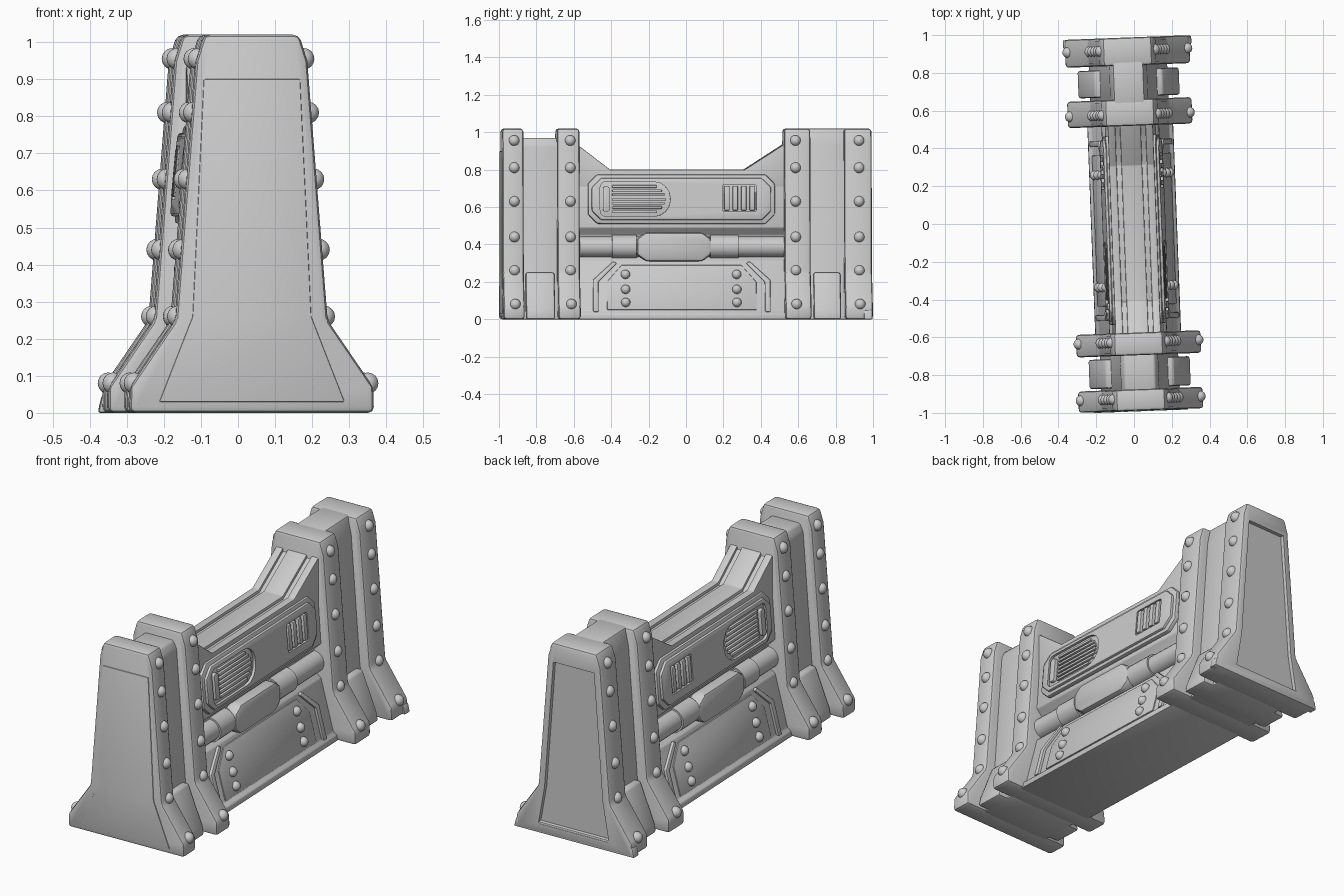
import bpy, bmesh
from math import cos, sin, pi, radians
from mathutils import Matrix

cube = bpy.data.objects.get("Cube")
if cube:
    bpy.data.objects.remove(cube)

GREY = (0.6, 0.6, 0.6, 1)
mat = bpy.data.materials.new("plain grey")
mat.use_nodes = True
mat.diffuse_color = GREY
mat.node_tree.nodes["Principled BSDF"].inputs["Base Color"].default_value = GREY
TURN = 0.038  # the whole wall stands slightly turned


def finish(name, bm, bevel=0.0, smooth=True):
    """Bevel sharp edges, make the object, shade it."""
    bmesh.ops.recalc_face_normals(bm, faces=bm.faces)
    if bevel:
        edges = [e for e in bm.edges if e.calc_face_angle(0) > 0.35]
        bmesh.ops.bevel(bm, geom=edges, offset=bevel, segments=2, profile=0.5,
                        affect='EDGES', clamp_overlap=True)
    mesh = bpy.data.meshes.new(name)
    bm.to_mesh(mesh)
    bm.free()
    mesh.materials.append(mat)
    ob = bpy.data.objects.new(name, mesh)
    bpy.context.collection.objects.link(ob)
    ob.rotation_euler.z = TURN
    if smooth:
        shade(ob)
    return ob


def shade(ob):
    bpy.ops.object.select_all(action='DESELECT')
    ob.select_set(True)
    bpy.context.view_layer.objects.active = ob
    bpy.ops.object.shade_smooth_by_angle(angle=radians(35))


def loft(bm, a, b):
    """Closed solid between two loops of equal length."""
    va, vb = [bm.verts.new(p) for p in a], [bm.verts.new(p) for p in b]
    bm.faces.new(va)
    bm.faces.new(vb[::-1])
    for i in range(len(va)):
        j = (i + 1) % len(va)
        bm.faces.new((va[i], vb[i], vb[j], va[j]))


def along_y(name, half, spans, bevel):
    """Mirror a half profile (x, z) and extrude it over each y span."""
    ring = half + [(-x, z) for x, z in reversed(half)]
    bm = bmesh.new()
    for y0, y1 in spans:
        loft(bm, [(x, y0, z) for x, z in ring], [(x, y1, z) for x, z in ring])
    return finish(name, bm, bevel)


def along_x(name, outline, spans, bevel):
    bm = bmesh.new()
    for x0, x1 in spans:
        loft(bm, [(x0, y, z) for y, z in outline], [(x1, y, z) for y, z in outline])
    return finish(name, bm, bevel)


def side_slabs(name, outlines, lean, low, high, bevel=0.0):
    """Plates lying on both leaning sides, from depth low to depth high."""
    bm = bmesh.new()
    for s in (1, -1):
        for o in outlines:
            loft(bm, [(s * (lean(z) + low), y, z) for y, z in o],
                 [(s * (lean(z) + high), y, z) for y, z in o])
    return finish(name, bm, bevel)


def rounded(y0, y1, z0, z1, left, right, n=5):
    """Rounded rectangle with separate radii at its two ends."""
    pts = []
    for cy, cz, r, start in ((y1 - right, z1 - right, right, 0), (y0 + left, z1 - left, left, 1),
                             (y0 + left, z0 + left, left, 2), (y1 - right, z0 + right, right, 3)):
        for i in range(n):
            a = (start + i / (n - 1)) * pi / 2
            pts.append((cy + r * cos(a), cz + r * sin(a)))
    return pts


def box(y0, y1, z0, z1):
    return [(y0, z0), (y1, z0), (y1, z1), (y0, z1)]


def cut(ob, cutter):
    cutter.hide_render = True
    mod = ob.modifiers.new("cut", 'BOOLEAN')
    mod.operation, mod.object = 'DIFFERENCE', cutter
    bpy.ops.object.select_all(action='DESELECT')
    bpy.context.view_layer.objects.active = ob
    ob.select_set(True)
    bpy.ops.object.modifier_apply(modifier=mod.name)
    bpy.data.objects.remove(cutter)
    shade(ob)


def rivets(name, spots, r):
    """Round heads at (half width, y, z) on both sides."""
    bm = bmesh.new()
    for x, y, z in spots:
        for s in (1, -1):
            bmesh.ops.create_uvsphere(bm, u_segments=14, v_segments=8, radius=r,
                                      matrix=Matrix.Translation((s * x, y, z)))
    return finish(name, bm)


# Pier ribs with flared feet
RIB = [(0.33, 0), (0.328, 0.07), (0.205, 0.25), (0.15, 0.95), (0.128, 1.02)]


def rib_width(z):
    for (xa, za), (xb, zb) in zip(RIB, RIB[1:]):
        if za <= z <= zb:
            return xa + (xb - xa) * (z - za) / (zb - za)


along_y("front_ribs", RIB, [(-0.988, -0.875), (-0.695, -0.575)], 0.016)
along_y("back_inner_rib", RIB, [(0.52, 0.66)], 0.016)
back_rib = along_y("back_end_rib", RIB, [(0.84, 0.988)], 0.016)
panel = [(0.20, 0.05), (0.165, 0.25), (0.115, 0.92)]
cut(back_rib, along_y("back_panel_cutter", panel, [(0.968, 1.1)], 0))
along_y("back_foot_lip", [(0.342, 0), (0.33, 0.05), (0.25, 0.06)], [(0.94, 0.986)], 0.008)
along_y("front_face_plate", [(0.25, 0.03), (0.16, 0.26), (0.13, 0.90)], [(-0.992, -0.97)], 0.003)
rivets("rib_rivets", [(rib_width(z) - 0.006, y, z) for y in (-0.925, -0.625, 0.58, 0.92)
                      for z in (0.08, 0.26, 0.44, 0.63, 0.81, 0.955)], 0.029)

# Recessed pier cores and their low blocks
CORE = [(0.21, 0), (0.15, 0.25), (0.10, 0.93)]
along_y("front_pier_core", CORE + [(0.08, 0.97)], [(-0.9, -0.67)], 0.01)
along_y("back_pier_core", CORE + [(0.08, 1.02)], [(0.63, 0.87)], 0.01)
along_y("pier_base_blocks", [(0.27, 0), (0.26, 0.05), (0.18, 0.25)],
        [(-0.865, -0.71), (0.675, 0.82)], 0.012)

# Wall body
along_y("wall_body", [(0.228, 0), (0.225, 0.03), (0.205, 0.045), (0.135, 0.31), (0.095, 0.34),
                      (0.095, 0.45), (0.135, 0.49), (0.115, 0.785)], [(-0.6, 0.55)], 0.006)

# Walkway on top, with sloped ends, side rails and a middle strip
def walkway(drop):
    return [(-0.6, 0.7), (-0.6, 0.945 - drop), (-0.41, 0.8 - drop), (0.31, 0.8 - drop),
            (0.55, 0.955 - drop), (0.55, 0.7)]


along_x("walkway_bed", walkway(0.016), [(-0.112, 0.112)], 0)
along_x("walkway_strips", walkway(0), [(-0.12, -0.08), (-0.055, 0.055), (0.08, 0.12)], 0.005)

# Upper side panels with a louvred grille and upright vents
def panel_lean(z):
    return 0.158 - 0.09 * (z - 0.53)


def frame(inset):
    y0, y1, z0, z1, c = -0.53 + inset, 0.47 - inset, 0.51 + inset, 0.775 - inset, 0.05
    return [(y0 + c, z0), (y1 - c, z0), (y1, z0 + c), (y1, z1 - c),
            (y1 - c, z1), (y0 + c, z1), (y0, z1 - c), (y0, z0 + c)]


side_slabs("panel_backs", [frame(0)], panel_lean, -0.05, -0.004, 0.01)
faces = side_slabs("side_panels", [frame(0.02)], panel_lean, -0.04, 0.01, 0.008)
openings = [rounded(-0.465, -0.09, 0.55, 0.735, 0.03, 0.088), rounded(0.19, 0.37, 0.575, 0.72, 0.01, 0.01)]
cut(faces, side_slabs("opening_cutter", openings, panel_lean, -0.015, 0.05))
slats = []
for i in range(7):
    z = 0.575 + i * 0.0225
    slats.append(box(-0.4, -0.115 - 0.005 * (i - 3) ** 2, z - 0.007, z + 0.007))
side_slabs("grille_slats", slats, panel_lean, -0.03, 0.008, 0.003)
side_slabs("grille_latch", [rounded(-0.45, -0.415, 0.575, 0.71, 0.012, 0.012)],
           panel_lean, -0.03, 0.014, 0.004)
side_slabs("upright_vents", [box(y - 0.014, y + 0.014, 0.582, 0.713)
                             for y in (0.213, 0.258, 0.303, 0.348)], panel_lean, -0.03, 0.014, 0.005)

# Side pipes with collars and a central casing
bm = bmesh.new()
for s in (1, -1):
    for y, length, r in ((-0.02, 1.16, 0.055), (-0.335, 0.13, 0.064), (0.2, 0.15, 0.064)):
        m = Matrix.Translation((s * 0.098, y, 0.388)) @ Matrix.Rotation(pi / 2, 4, 'X')
        bmesh.ops.create_cone(bm, cap_ends=True, segments=20, radius1=r, radius2=r, depth=length, matrix=m)
finish("side_pipes", bm)
casing = [(-0.27, 0.345), (-0.22, 0.31), (0.08, 0.31), (0.13, 0.345),
          (0.13, 0.43), (0.08, 0.465), (-0.22, 0.465), (-0.27, 0.43)]
side_slabs("pipe_casings", [casing], lambda z: 0.165, -0.08, 0, 0.018)

# Lower plates edged by bent ridges, with small rivets
def lower_lean(z):
    return 0.205 - 0.264 * (z - 0.045)


def ridge(m):
    pts = [(0.445, 0.04), (0.445, 0.2), (0.345, 0.3), (0.365, 0.31), (0.475, 0.21), (0.475, 0.04)]
    return [(m * y - 0.03, z) for y, z in pts]


side_slabs("lower_ridges", [ridge(1), ridge(-1)], lower_lean, -0.02, 0.014, 0.006)
plate = [(-0.43, 0.05), (0.37, 0.05), (0.37, 0.2), (0.29, 0.29), (-0.35, 0.29), (-0.43, 0.2)]
side_slabs("lower_plates", [plate], lower_lean, -0.02, 0.006, 0.004)
rivets("lower_rivets", [(lower_lean(z) + 0.006, y, z) for y in (-0.33, 0.265)
                        for z in (0.09, 0.16, 0.24)], 0.025)
